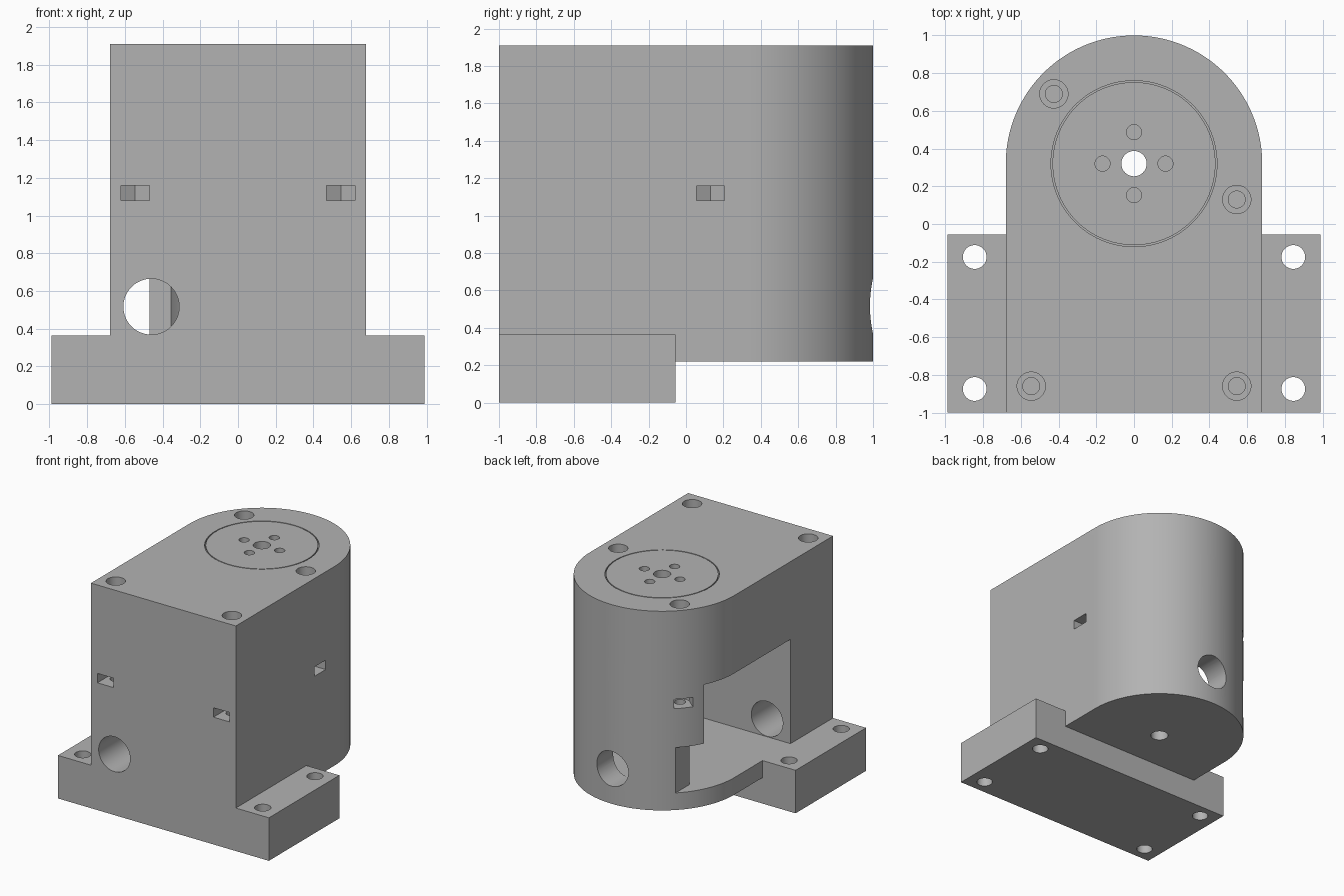
import bpy
import bmesh
from math import cos, sin, pi, atan2
from mathutils import Matrix, Vector

old = bpy.data.objects.get("Cube")
if old:
    bpy.data.objects.remove(old, do_unlink=True)

GREY = (0.45, 0.45, 0.45, 1)
grey = bpy.data.materials.new("plain grey")
grey.use_nodes = True
grey.diffuse_color = GREY
grey.node_tree.nodes["Principled BSDF"].inputs["Base Color"].default_value = GREY


def prism(name, points, z0, z1, matrix=None):
    """Extrude a counter-clockwise plan outline from z0 to z1."""
    bm = bmesh.new()
    face = bm.faces.new([bm.verts.new((x, y, z0)) for x, y in points])
    new = bmesh.ops.extrude_face_region(bm, geom=[face])["geom"]
    bmesh.ops.translate(bm, vec=(0, 0, z1 - z0),
                        verts=[g for g in new if isinstance(g, bmesh.types.BMVert)])
    if matrix:
        bm.transform(matrix)
    bmesh.ops.recalc_face_normals(bm, faces=bm.faces)
    mesh = bpy.data.meshes.new(name)
    bm.to_mesh(mesh)
    bm.free()
    mesh.materials.append(grey)
    obj = bpy.data.objects.new(name, mesh)
    bpy.context.collection.objects.link(obj)
    return obj


def box(name, x0, x1, y0, y1, z0, z1):
    return prism(name, [(x0, y0), (x1, y0), (x1, y1), (x0, y1)], z0, z1)


def arc(x, y, r, start=0, end=2 * pi, n=64):
    return [(x + r * cos(start + (end - start) * i / n),
             y + r * sin(start + (end - start) * i / n)) for i in range(n)]


def drum(name, x, y, r, z0, z1, n=64):
    return prism(name, arc(x, y, r, n=n), z0, z1)


def drum_along_y(name, x, z, r, y0, y1):
    turn = Matrix.Rotation(pi / 2, 4, 'X')
    return prism(name, arc(x, z, r), -y1, -y0, turn)


def combine(target, tools, operation='DIFFERENCE'):
    """Apply each tool as an exact boolean, then discard it."""
    for tool in tools:
        mod = target.modifiers.new("cut", 'BOOLEAN')
        mod.operation = operation
        mod.solver = 'EXACT'
        mod.object = tool
        bpy.context.view_layer.update()
        graph = bpy.context.evaluated_depsgraph_get()
        mesh = bpy.data.meshes.new_from_object(target.evaluated_get(graph))
        target.modifiers.clear()
        target.data = mesh
        bpy.data.objects.remove(tool, do_unlink=True)


# Main dimensions
R, CY = 0.68, 0.32
FRONT, TOP, UNDER, FLOOR, SPLIT = -1.0, 1.91, 0.22, 0.365, 1.25

# Housing: straight front with a round back, joined to the mounting foot
outline = [(-R, FRONT), (R, FRONT)] + arc(0, CY, R, 0, pi, 96) + [(-R, CY)]
housing = prism("housing", outline, UNDER, TOP)
foot = box("foot", -0.99, 0.99, FRONT, -0.055, 0, FLOOR)
combine(housing, [foot], 'UNION')

# Inner chamber, open through the side, with a lower notch in the round wall
combine(housing, [
    box("chamber", -1.2, 0.45, -0.43, 0.626, FLOOR, SPLIT),
    drum("round_chamber", 0, CY, 0.47, FLOOR, SPLIT),
    box("side_notch", -1.2, -0.47, -0.43, 1.2, FLOOR, 0.75),
])

# Cable holes through the front and back walls
combine(housing, [
    drum_along_y("front_cable_hole", -0.46, 0.517, 0.148, -1.2, -0.3),
    drum_along_y("back_cable_hole", 0, 0.517, 0.148, 0.5, 1.2),
])

# Turntable well and central shaft hole
combine(housing, [
    drum("well", 0, CY, 0.44, 1.58, TOP + 0.1, 96),
    drum("shaft_hole", 0, CY, 0.07, 0.1, 1.7),
])

# Foot bolt holes
for side in (-1, 1):
    for y in (-0.175, -0.875):
        combine(housing, [drum("bolt_hole", side * 0.845, y, 0.063, -0.1, 0.6, 48)])

# Stepped screw holes, each with a nut slot opening outwards
back_dir = Vector((-0.425, 0.69 - CY)).normalized()
screws = [(-0.545, -0.86, Vector((0, -1))), (0.545, -0.86, Vector((0, -1))),
          (0.545, 0.13, Vector((1, 0))), (-0.425, 0.69, back_dir)]
HALF = 0.075
for x, y, out in screws:
    side = Vector((-out.y, out.x))
    centre = Vector((x, y))
    hexagon_end = [(0.3, -HALF), (0.3, HALF), (-0.043, HALF), (-0.087, 0), (-0.043, -HALF)]
    slot = [tuple(centre + out * a + side * b) for a, b in hexagon_end]
    combine(housing, [
        drum("screw_hole", x, y, 0.045, 1.0, TOP + 0.1, 32),
        drum("screw_head_recess", x, y, 0.075, TOP - 0.15, TOP + 0.1, 48),
        prism("nut_slot", slot, 1.08, 1.16),
    ])

# Turntable disc with a shaft hole and four blind fixing holes
turntable = drum("turntable", 0, CY, 0.432, 1.581, TOP, 96)
combine(turntable, [drum("centre_hole", 0, CY, 0.067, 1.4, 2.1)])
for i in range(4):
    a = i * pi / 2
    combine(turntable, [drum("fixing_hole", 0.167 * cos(a), CY + 0.167 * sin(a),
                             0.04, TOP - 0.2, TOP + 0.1, 32)])

# Smooth the round walls, keep the edges crisp
for obj in (housing, turntable):
    bpy.ops.object.select_all(action='DESELECT')
    obj.select_set(True)
    bpy.context.view_layer.objects.active = obj
    bpy.ops.object.shade_smooth_by_angle(angle=pi / 7)
